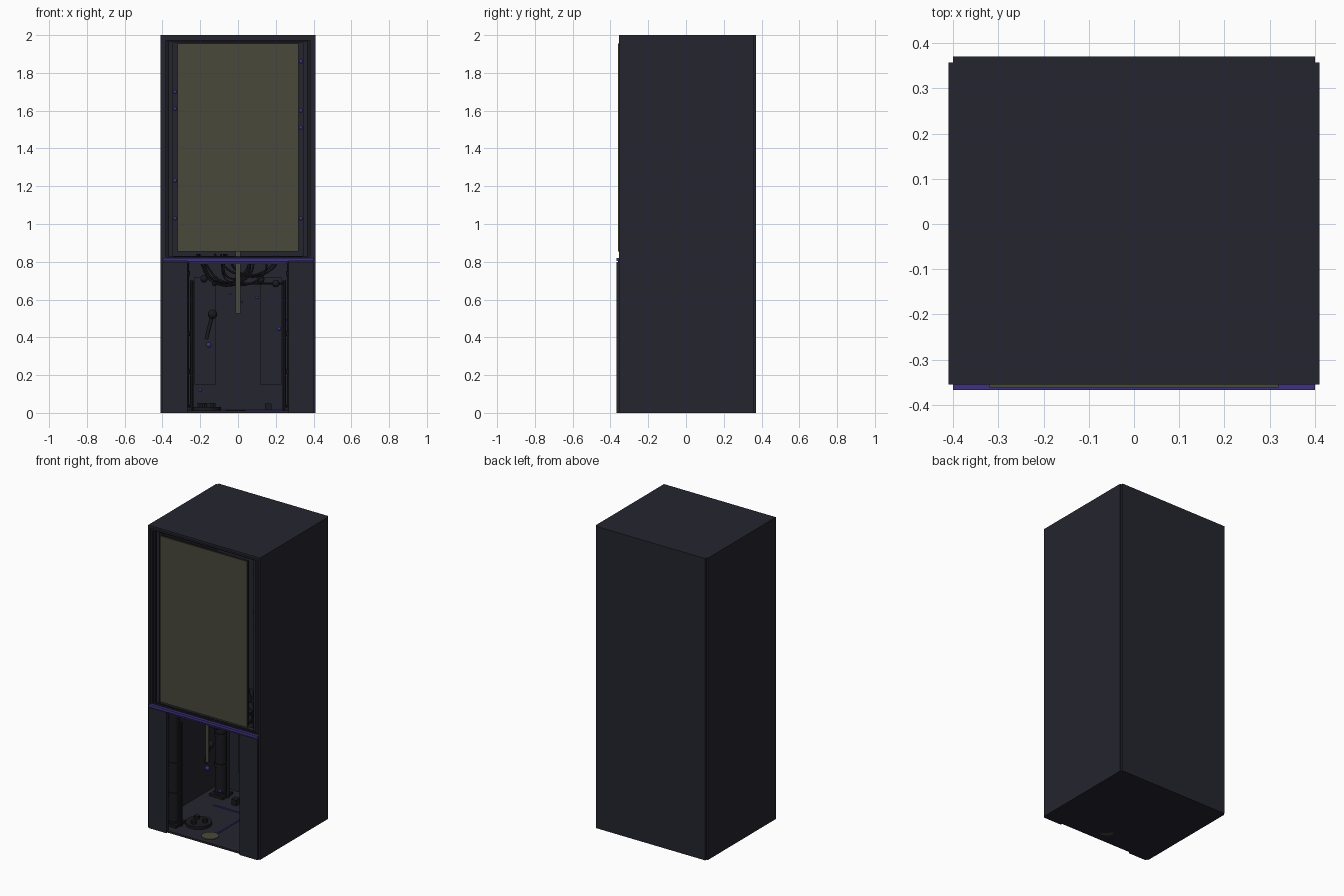
import bpy, math, random
from mathutils import Vector

if "Cube" in bpy.data.objects:
    bpy.data.objects.remove(bpy.data.objects["Cube"])

random.seed(4)


def material(name, rgb):
    m = bpy.data.materials.new(name)
    m.diffuse_color = (*rgb, 1)
    m.use_nodes = True
    m.node_tree.nodes["Principled BSDF"].inputs["Base Color"].default_value = m.diffuse_color
    return m


NAVY = material("dark navy", (0.018, 0.018, 0.028))
BLACK = material("near black", (0.010, 0.010, 0.014))
OLIVE = material("dim olive", (0.066, 0.066, 0.044))
PURPLE = material("purple", (0.048, 0.032, 0.21))


def box(name, x0, x1, y0, y1, z0, z1, mat=NAVY):
    bpy.ops.mesh.primitive_cube_add(size=1, location=((x0 + x1) / 2, (y0 + y1) / 2, (z0 + z1) / 2))
    o = bpy.context.object
    o.name = name
    o.scale = (x1 - x0, y1 - y0, z1 - z0)
    bpy.ops.object.transform_apply(location=False, rotation=False, scale=True)
    o.data.materials.append(mat)
    return o


def rod(name, a, b, r, mat=BLACK, sides=20):
    a, b = Vector(a), Vector(b)
    d = b - a
    bpy.ops.mesh.primitive_cylinder_add(vertices=sides, radius=r, depth=d.length, location=(a + b) / 2)
    o = bpy.context.object
    o.name = name
    o.rotation_euler = d.to_track_quat('Z', 'Y').to_euler()
    o.data.materials.append(mat)
    bpy.ops.object.shade_smooth_by_angle()
    return o


def ball(name, p, r, mat):
    bpy.ops.mesh.primitive_uv_sphere_add(segments=16, ring_count=8, radius=r, location=p)
    o = bpy.context.object
    o.name = name
    o.data.materials.append(mat)
    bpy.ops.object.shade_smooth()


def cable(name, pts, r):
    c = bpy.data.curves.new(name, 'CURVE')
    c.dimensions = '3D'
    c.bevel_depth = r
    c.bevel_resolution = 2
    c.resolution_u = 6
    s = c.splines.new('BEZIER')
    s.bezier_points.add(len(pts) - 1)
    for bp, p in zip(s.bezier_points, pts):
        bp.co = p
        bp.handle_left_type = bp.handle_right_type = 'AUTO'
    o = bpy.data.objects.new(name, c)
    bpy.context.collection.objects.link(o)
    c.materials.append(BLACK)


def ring(name, xo, xi, zo0, zi0, zi1, zo1, y0, y1, mat):
    # rectangular frame from four bars
    for s, side in ((-1, "left"), (1, "right")):
        a, b = sorted((s * xo, s * xi))
        box(f"{name}_{side}", a, b, y0, y1, zo0, zo1, mat)
    box(name + "_top", -xi, xi, y0, y1, zi1, zo1, mat)
    box(name + "_bottom", -xi, xi, y0, y1, zo0, zi0, mat)


# cabinet shell, hollow and open at the front
for s, side in ((-1, "left"), (1, "right")):
    a, b = sorted((s * 0.41, s * 0.395))
    box("side_panel_" + side, a, b, -0.355, 0.357, 0, 2)
box("back_panel", -0.40, 0.40, 0.345, 0.37, 0, 2)
box("roof", -0.395, 0.395, -0.355, 0.345, 1.985, 2)
box("floor", -0.395, 0.395, -0.355, 0.345, 0, 0.012)

# stepped frames around the display
ring("outer_frame", 0.395, 0.382, 0.82, 0.825, 1.972, 1.985, -0.348, -0.32, NAVY)
ring("middle_frame", 0.382, 0.366, 0.82, 0.828, 1.966, 1.972, -0.340, -0.31, BLACK)
ring("inner_frame", 0.366, 0.345, 0.82, 0.830, 1.960, 1.966, -0.330, -0.30, NAVY)

# display panel and its backing
box("display", -0.32, 0.32, -0.361, -0.352, 0.855, 1.955, OLIVE)
box("display_backing", -0.315, 0.315, -0.352, -0.335, 0.86, 1.95, BLACK)

# lower front posts, purple sill and lintel trim
for s, side in ((-1, "left"), (1, "right")):
    a, b = sorted((s * 0.40, s * 0.268))
    box("front_post_" + side, a, b, -0.367, -0.345, 0, 0.80)
box("purple_sill", -0.40, 0.40, -0.367, -0.335, 0.803, 0.82, PURPLE)
box("lintel", -0.268, 0.268, -0.36, -0.345, 0.796, 0.803, BLACK)
box("lintel_trim", -0.26, 0.26, -0.355, -0.345, 0.788, 0.796, PURPLE)

# corner columns with collars and feet
for sx in (-1, 1):
    for y in (-0.25, 0.245):
        x = sx * 0.295
        rod("column", (x, y, 0.012), (x, y, 0.79), 0.036)
        for z in (0.03, 0.22, 0.42, 0.74):
            rod("column_collar", (x, y, z - 0.012), (x, y, z + 0.012), 0.042)
        rod("thin_pipe", (sx * 0.245, y, 0.012), (sx * 0.245, y, 0.70), 0.010, sides=12)
        box("column_foot", sx * 0.295 - 0.05, sx * 0.295 + 0.05, y - 0.05, y + 0.05, 0.012, 0.03, BLACK)

# raised panels on the rear wall
for s in (-1, 1):
    a, b = sorted((s * 0.12, s * 0.23))
    box("rear_panel", a, b, 0.33, 0.345, 0.15, 0.72)

# floor fittings
rod("round_base", (-0.17, -0.17, 0.012), (-0.17, -0.17, 0.03), 0.08, BLACK, 32)
for k in range(3):
    t = math.radians(120 * k + 20)
    p = (-0.17 + 0.04 * math.cos(t), -0.17 + 0.04 * math.sin(t))
    rod("base_bolt", (*p, 0.03), (*p, 0.052), 0.016, BLACK, 6)
rod("floor_light", (-0.015, -0.27, -0.0), (-0.015, -0.27, 0.016), 0.052, OLIVE, 32)
box("floor_light_underside", -0.045, 0.015, -0.30, -0.24, 0, 0.012, OLIVE)
box("floor_stripe_across", -0.25, 0.25, 0.095, 0.105, 0.012, 0.017, PURPLE)
box("floor_stripe_along", -0.005, 0.005, -0.22, 0.095, 0.012, 0.017, PURPLE)
for x in (-0.15, 0.16):
    box("floor_block", x - 0.018, x + 0.018, 0.17, 0.21, 0.012, 0.05, BLACK)

# hanging light strip
box("hanging_strip", -0.012, 0.012, -0.325, -0.315, 0.525, 0.95, OLIVE)

# lever and joint balls
ball("lever_joint", (-0.135, -0.1, 0.522), 0.025, BLACK)
rod("lever", (-0.135, -0.1, 0.522), (-0.168, -0.1, 0.39), 0.010, BLACK, 12)
for x, y, z, r in ((-0.18, -0.05, 0.71, 0.02), (0.12, 0.0, 0.705, 0.02),
                   (0.20, -0.1, 0.685, 0.02), (-0.125, 0.1, 0.685, 0.014)):
    ball("cable_knob", (x, y, z), r, BLACK)

# drooping cables under the display
for k in range(9):
    x0, x1 = random.uniform(-0.25, -0.05), random.uniform(0.05, 0.25)
    y = -0.2 + 0.05 * k
    zs = random.uniform(0.67, 0.75)
    cable("cable", [(x0, y, 0.84), ((x0 + x1) / 2 - 0.05, y + 0.03, zs),
                    (x1 - 0.03, y - 0.02, zs + 0.03), (x1, y, 0.83)], 0.005)
rod("cable_rail", (-0.25, 0.05, 0.80), (0.25, 0.05, 0.80), 0.008, BLACK, 12)
rod("lower_rail", (-0.13, 0.1, 0.685), (0.24, 0.1, 0.685), 0.006, BLACK, 12)

# small purple indicator lamps
for x, y, z, r in ((-0.155, -0.1, 0.36, 0.014), (0.218, -0.1, 0.445, 0.011), (0.25, -0.22, 0.49, 0.009),
                   (-0.20, 0.1, 0.12, 0.009), (0.245, -0.1, 0.12, 0.008), (0.02, 0.3, 0.59, 0.006),
                   (0.10, 0.3, 0.61, 0.008), (-0.04, 0.3, 0.63, 0.006)):
    ball("lamp", (x, y, z), r, PURPLE)
for s, heights in ((-1, (1.03, 1.23, 1.61, 1.70)), (1, (1.03, 1.51, 1.60, 1.86))):
    for z in heights:
        ball("frame_lamp", (s * 0.333, -0.3, z), 0.011, PURPLE)
